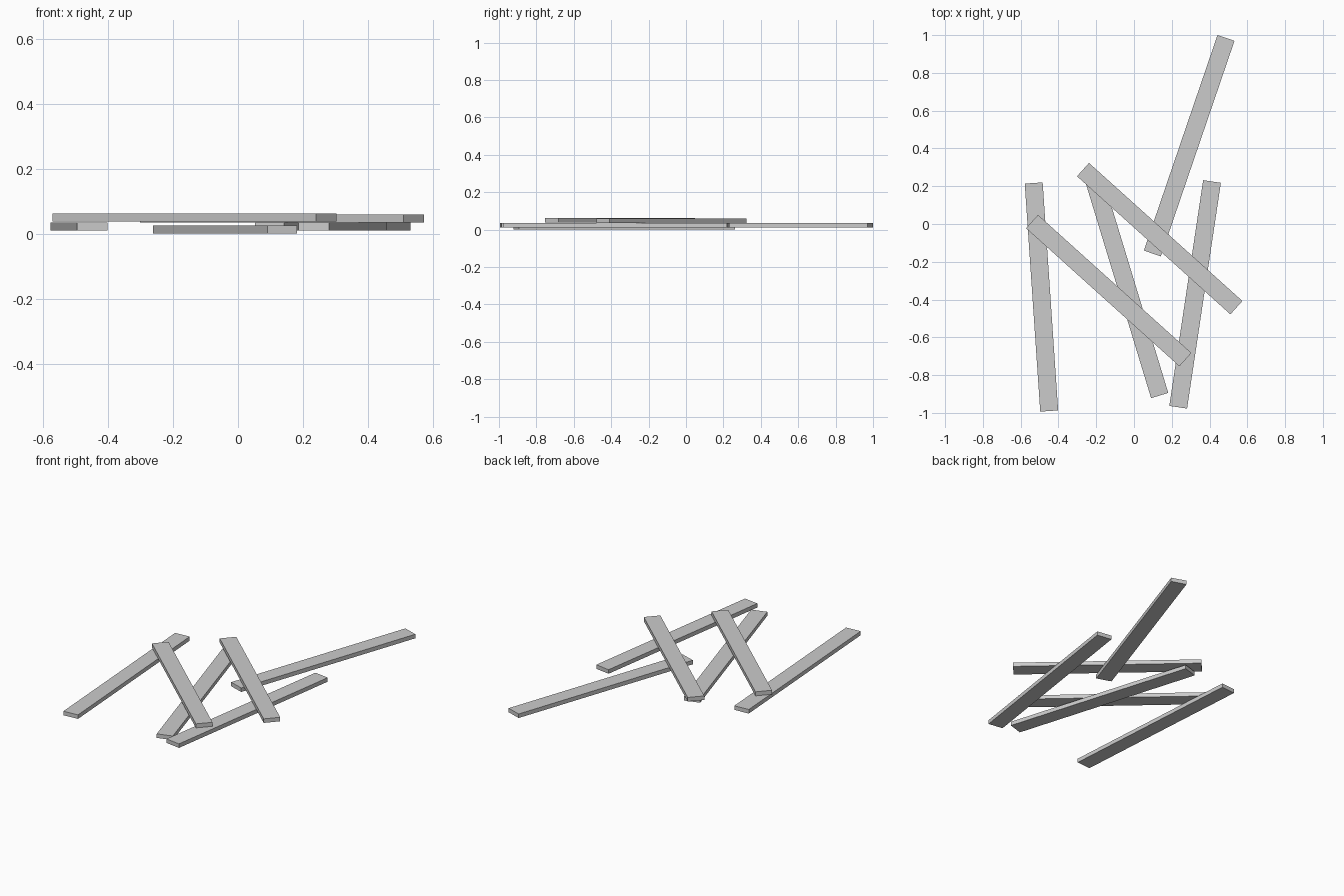
import bpy, math
from mathutils import Vector

cube = bpy.data.objects.get("Cube")
if cube:
    bpy.data.objects.remove(cube, do_unlink=True)

# Single plain grey
grey = bpy.data.materials.new("plain grey")
grey.use_nodes = True
colour = (0.6, 0.6, 0.6, 1)
grey.diffuse_color = colour
grey.node_tree.nodes["Principled BSDF"].inputs["Base Color"].default_value = colour

WIDTH, THICK = 0.095, 0.025


def plank(name, start, end, bottom):
    """Flat board laid between two end midpoints."""
    a, b = Vector(start), Vector(end)
    mid, run = (a + b) / 2, b - a
    bpy.ops.mesh.primitive_cube_add(
        size=1, location=(mid.x, mid.y, bottom + THICK / 2),
        rotation=(0, 0, math.atan2(run.y, run.x)))
    board = bpy.context.object
    board.name = name
    board.scale = (run.length, WIDTH, THICK)
    bpy.ops.object.transform_apply(location=False, rotation=False, scale=True)
    board.data.materials.append(grey)


# Lower layer of long planks
plank("middle_plank", (-0.216, 0.249), (0.136, -0.908), 0.0)
plank("right_side_plank", (-0.531, 0.217), (-0.449, -0.99), 0.01)
plank("back_plank", (0.487, 0.985), (0.097, -0.156), 0.01)
plank("left_side_plank", (0.413, 0.225), (0.234, -0.97), 0.01)

# Shorter planks lying across the top
plank("back_cross_plank", (-0.27, 0.288), (0.542, -0.443), 0.035)
plank("front_cross_plank", (-0.54, 0.013), (0.272, -0.718), 0.037)
